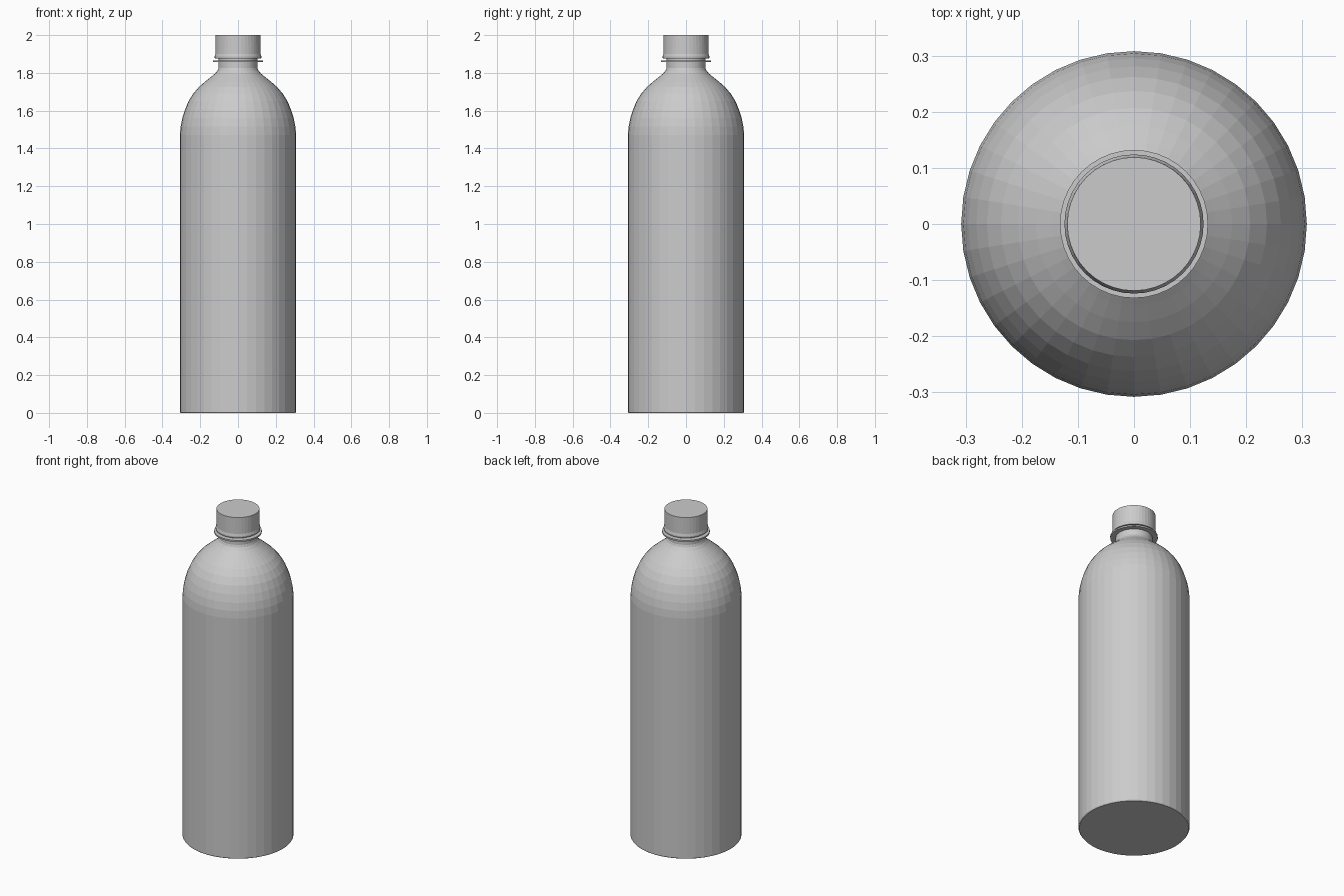
import bpy, bmesh
from math import cos, sin, pi

if "Cube" in bpy.data.objects:
    bpy.data.objects.remove(bpy.data.objects["Cube"])

SEGMENTS = 40


def lathe(name, profile):
    """Revolve (radius, z) points around z and cap both ends."""
    bm = bmesh.new()
    rings = [[bm.verts.new((r * cos(2 * pi * i / SEGMENTS), r * sin(2 * pi * i / SEGMENTS), z))
              for i in range(SEGMENTS)] for r, z in profile]
    for low, high in zip(rings, rings[1:]):
        for i in range(SEGMENTS):
            j = (i + 1) % SEGMENTS
            bm.faces.new((low[i], low[j], high[j], high[i]))
    bm.faces.new(rings[0][::-1])
    bm.faces.new(rings[-1])
    mesh = bpy.data.meshes.new(name)
    bm.to_mesh(mesh)
    bm.free()
    obj = bpy.data.objects.new(name, mesh)
    bpy.context.collection.objects.link(obj)
    return obj


# Body: straight wall, domed shoulder, short neck
lathe("bottle_body", [
    (0.304, 0.0), (0.308, 0.006), (0.308, 1.47), (0.304, 1.515), (0.295, 1.56),
    (0.281, 1.605), (0.262, 1.65), (0.237, 1.69), (0.207, 1.725), (0.175, 1.753),
    (0.145, 1.777), (0.122, 1.796), (0.108, 1.812), (0.103, 1.825), (0.102, 1.89)])

# Support ring on the neck
lathe("neck_ring", [(0.10, 1.857), (0.132, 1.857), (0.132, 1.866), (0.10, 1.866)])

# Screw cap with slightly flared lower edge
lathe("cap", [(0.123, 1.877), (0.124, 1.886), (0.120, 1.90), (0.119, 2.0)])
